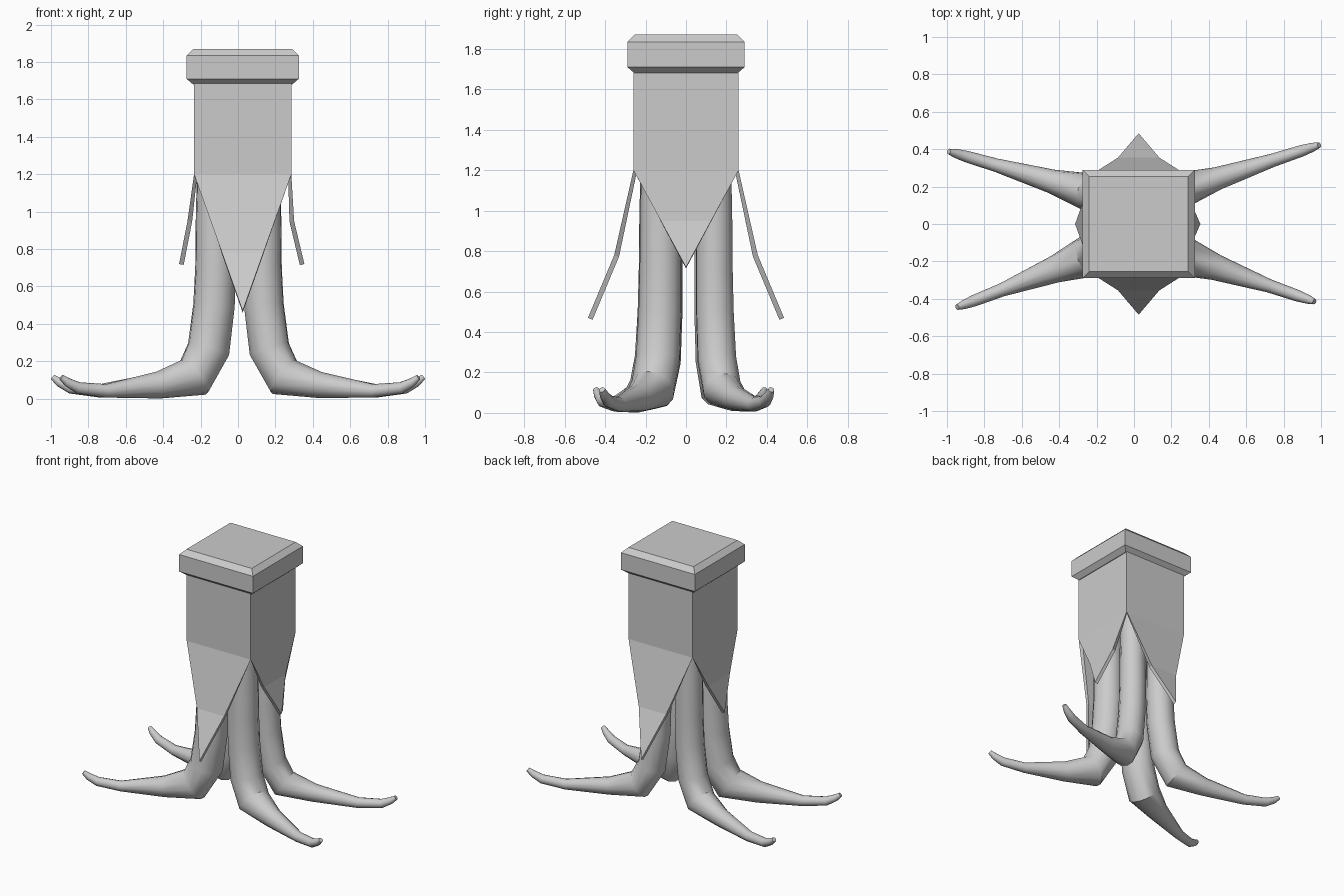
import bpy, bmesh, math
from mathutils import Vector

if "Cube" in bpy.data.objects:
    bpy.data.objects.remove(bpy.data.objects["Cube"])

CX = 0.025   # the mantle sits slightly off centre in x
H = 0.26     # mantle half width


def make_object(name, bm, smooth=None):
    bmesh.ops.recalc_face_normals(bm, faces=bm.faces[:])
    mesh = bpy.data.meshes.new(name)
    bm.to_mesh(mesh)
    bm.free()
    ob = bpy.data.objects.new(name, mesh)
    bpy.context.collection.objects.link(ob)
    if smooth:
        bpy.ops.object.select_all(action='DESELECT')
        ob.select_set(True)
        bpy.context.view_layer.objects.active = ob
        bpy.ops.object.shade_smooth_by_angle(angle=math.radians(smooth))
    return ob


def loft(bm, rings):
    """Skin equal-sized rings of points and cap both ends."""
    rows = [[bm.verts.new(p) for p in ring] for ring in rings]
    n = len(rows[0])
    for a, b in zip(rows, rows[1:]):
        for i in range(n):
            bm.faces.new((a[i], a[(i + 1) % n], b[(i + 1) % n], b[i]))
    bm.faces.new(rows[0][::-1])
    bm.faces.new(rows[-1])


def square(hx, hy, z):
    return [(CX + sx * hx, sy * hy, z) for sx, sy in ((-1, -1), (1, -1), (1, 1), (-1, 1))]


# Collar with a bevelled lid
bm = bmesh.new()
loft(bm, [square(0.30 - d, 0.29 - d, z)
          for d, z in ((0.035, 1.68), (0, 1.71), (0, 1.835), (0.035, 1.87))])
make_object("top_collar", bm)

# Mantle: square tube whose four sides end in outward-bent pointed flaps
bm = bmesh.new()
top = [bm.verts.new(p) for p in square(H, H, 1.70)]
low = [bm.verts.new(p) for p in square(H, H, 1.20)]
# outward offset and height of the bend, then of the tip: front, right, back, left
flaps = [(0.095, 0.78, 0.225, 0.47), (0.015, 0.95, 0.07, 0.72),
         (0.095, 0.78, 0.225, 0.47), (0.035, 0.95, 0.08, 0.72)]
for i, (d1, z1, d2, z2) in enumerate(flaps):
    j = (i + 1) % 4
    bm.faces.new((top[i], low[i], low[j], top[j]))
    ang = math.radians(-90 + 90 * i)
    out = Vector((math.cos(ang), math.sin(ang), 0))
    side = Vector((-out.y, out.x, 0))
    w = H * (z1 - z2) / (1.2 - z2)
    mid = Vector((CX, 0, z1)) + out * (H + d1)
    a, b = bm.verts.new(mid - side * w), bm.verts.new(mid + side * w)
    tip = bm.verts.new(Vector((CX, 0, z2)) + out * (H + d2))
    bm.faces.new((low[i], a, b, low[j]))
    bm.faces.new((a, tip, b))
mantle = make_object("mantle", bm)
sol = mantle.modifiers.new("thickness", 'SOLIDIFY')
sol.thickness = 0.025
sol.offset = -1

# Tentacle path: fraction from base to tip, height, radius
PATH = [(0, 1.25, 0.09), (0, 1.0, 0.097), (0, 0.7, 0.1), (0.01, 0.5, 0.102),
        (0.045, 0.265, 0.105), (0.14, 0.115, 0.105), (0.37, 0.073, 0.066),
        (0.71, 0.042, 0.036), (0.89, 0.058, 0.031), (0.96, 0.088, 0.024),
        (1.0, 0.115, 0.015)]
SIDES = 12


def tentacle(name, base, tip, scale):
    base, tip = Vector((*base, 0)), Vector((*tip, 0))
    flat = (tip - base).normalized()
    side = Vector((-flat.y, flat.x, 0))
    pts = [base.lerp(tip, t) + Vector((0, 0, z)) for t, z, r in PATH]
    rings = []
    for k, p in enumerate(pts):
        before = (p - pts[max(k - 1, 0)]).normalized()
        after = (pts[min(k + 1, len(pts) - 1)] - p).normalized()
        normal = side.cross((before + after).normalized())
        r = PATH[k][2] * (scale if k < 7 else 1)
        rings.append([p + r * (side * math.cos(a) + normal * math.sin(a))
                      for a in (2 * math.pi * i / SIDES for i in range(SIDES))])
    bm = bmesh.new()
    loft(bm, rings)
    make_object(name, bm, 40)


tentacle("front_right_tentacle", (0.13, -0.125), (0.965, -0.415), 1.06)
tentacle("back_right_tentacle", (0.13, 0.14), (0.99, 0.422), 0.93)
tentacle("front_left_tentacle", (-0.12, -0.125), (-0.945, -0.445), 1.1)
tentacle("back_left_tentacle", (-0.12, 0.135), (-0.99, 0.388), 0.97)
